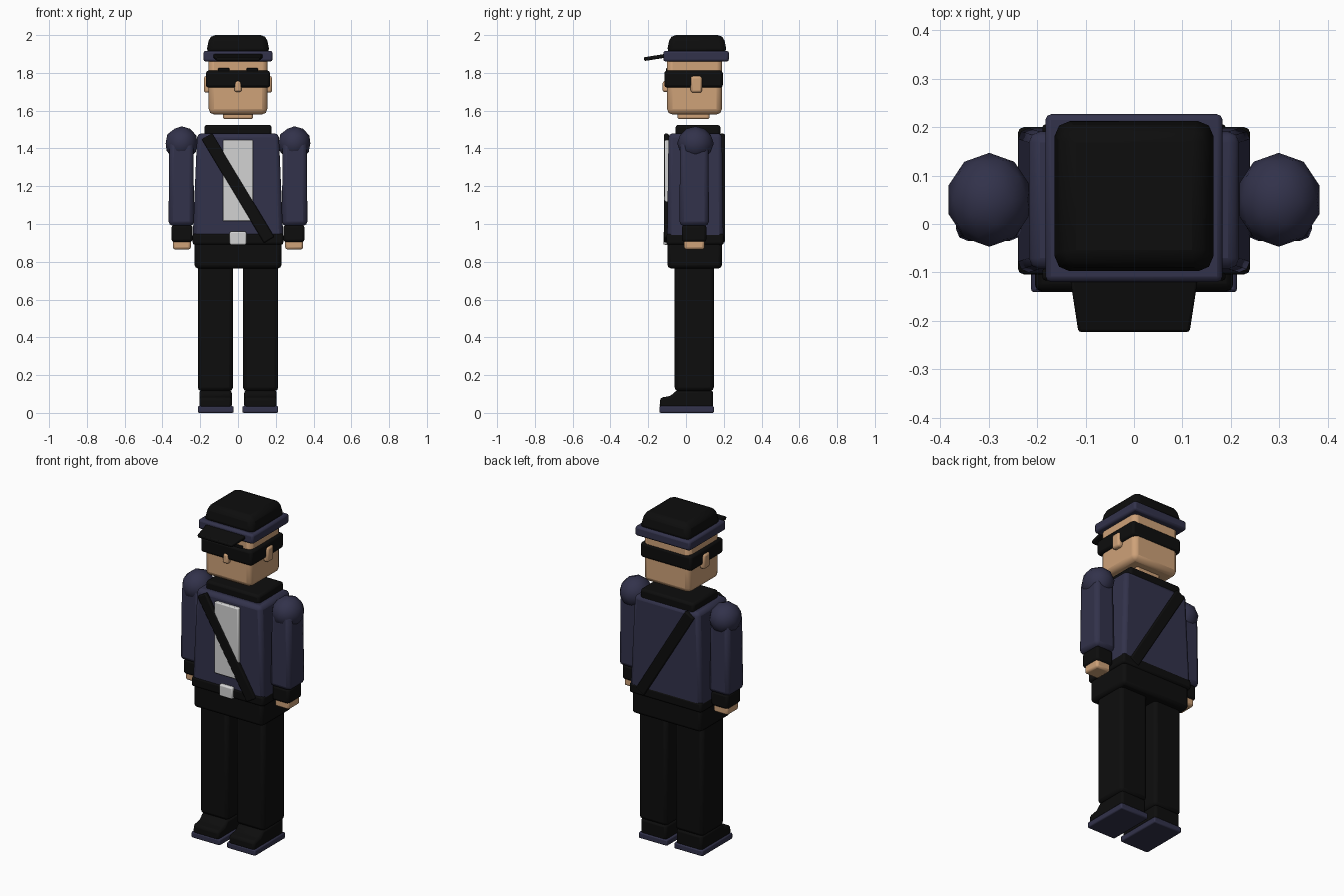
import bpy, bmesh, math
from mathutils import Matrix

if "Cube" in bpy.data.objects:
    bpy.data.objects.remove(bpy.data.objects["Cube"], do_unlink=True)


def material(name, rgb):
    m = bpy.data.materials.new(name)
    m.use_nodes = True
    m.diffuse_color = (*rgb, 1)
    m.node_tree.nodes["Principled BSDF"].inputs["Base Color"].default_value = (*rgb, 1)
    return m


NAVY = material("navy cloth", (0.032, 0.032, 0.07))
BLACK = material("black cloth", (0.004, 0.004, 0.004))
SKIN = material("skin", (0.62, 0.36, 0.19))
WHITE = material("white", (0.65, 0.65, 0.65))


def finish(name, bm, mat, bevel=0.0, segments=2):
    bmesh.ops.recalc_face_normals(bm, faces=bm.faces)
    mesh = bpy.data.meshes.new(name)
    bm.to_mesh(mesh)
    bm.free()
    ob = bpy.data.objects.new(name, mesh)
    bpy.context.collection.objects.link(ob)
    mesh.materials.append(mat)
    if bevel:
        mod = ob.modifiers.new("soft edges", "BEVEL")
        mod.width, mod.segments, mod.limit_method = bevel, segments, "NONE"
    bpy.ops.object.select_all(action="DESELECT")
    ob.select_set(True)
    bpy.context.view_layer.objects.active = ob
    bpy.ops.object.shade_smooth_by_angle(angle=math.radians(35))
    return ob


def box(name, mat, x, y, z, bevel=0.01, top=(1, 1), segments=2):
    """Bevelled box between ranges; top scales the upper face in x and y."""
    bm = bmesh.new()
    bmesh.ops.create_cube(bm, size=1)
    for v in bm.verts:
        if v.co.z > 0:
            v.co.x *= top[0]
            v.co.y *= top[1]
        for i, (a, b) in enumerate((x, y, z)):
            v.co[i] = (a + b) / 2 + v.co[i] * (b - a)
    return finish(name, bm, mat, bevel, segments)


def prism(name, mat, profile, axis, lo, hi, bevel):
    """Extrude a 2D profile along the x or z axis."""
    def place(p, d):
        return (d, *p) if axis == "x" else (*p, d)
    bm = bmesh.new()
    face = bm.faces.new([bm.verts.new(place(p, lo)) for p in profile])
    out = bmesh.ops.extrude_face_region(bm, geom=[face])
    step = place((0, 0), hi - lo)
    bmesh.ops.translate(bm, vec=step, verts=[g for g in out["geom"] if isinstance(g, bmesh.types.BMVert)])
    return finish(name, bm, mat, bevel)


def span(s, a, b):
    return tuple(sorted((s * a, s * b)))


# Cap
box("cap_crown", BLACK, (-0.17, 0.17), (-0.103, 0.218), (1.9, 2.0), 0.03, (0.88, 0.88))
box("cap_band", NAVY, (-0.183, 0.183), (-0.12, 0.227), (1.86, 1.917), 0.012)
brim = prism("cap_brim", BLACK, [(-0.132, 0), (-0.115, -0.112), (0.115, -0.112), (0.132, 0)],
             "z", -0.01, 0.01, 0.006)
brim.matrix_world = Matrix.Translation((0, -0.112, 1.89)) @ Matrix.Rotation(math.radians(9), 4, "X")

# Head and face
box("head", SKIN, (-0.155, 0.155), (-0.1, 0.19), (1.58, 1.89), 0.028)
box("neck", SKIN, (-0.08, 0.08), (-0.045, 0.125), (1.555, 1.62), 0.01)
box("eye_band", BLACK, (-0.17, 0.17), (-0.115, 0.195), (1.722, 1.812), 0.014)
box("nose", SKIN, (-0.02, 0.02), (-0.125, -0.08), (1.7, 1.757), 0.01, (0.7, 0.9))
for s, side in ((1, "left"), (-1, "right")):
    box(side + "_ear", SKIN, span(s, 0.14, 0.181), (0.025, 0.085), (1.695, 1.783), 0.012)
    box(side + "_brow", BLACK, span(s, 0.045, 0.105), (-0.106, -0.09), (1.808, 1.825), 0.003)

# Jacket
box("collar", BLACK, (-0.178, 0.178), (-0.055, 0.182), (1.46, 1.525), 0.014)
box("torso", NAVY, (-0.24, 0.24), (-0.1, 0.198), (0.92, 1.48), 0.022, (0.9, 0.95))
box("shirt_front", WHITE, (-0.08, 0.08), (-0.113, -0.08), (1.015, 1.445), 0.006)
for name, y in (("front_strap", -0.104), ("back_strap", 0.193)):
    strap = box(name, BLACK, (-0.032, 0.032), (-0.013, 0.013), (-0.32, 0.32), 0.007)
    strap.matrix_world = Matrix.Translation((0, y, 1.19)) @ Matrix.Rotation(math.radians(-31), 4, "Y")

# Belt and hips
box("belt", BLACK, (-0.24, 0.24), (-0.104, 0.2), (0.89, 0.95), 0.012)
box("buckle", WHITE, (-0.044, 0.044), (-0.12, -0.09), (0.89, 0.96), 0.008)
box("hips", BLACK, (-0.23, 0.23), (-0.098, 0.19), (0.765, 0.93), 0.018)

# Limbs, built for each side
for s, side in ((1, "left"), (-1, "right")):
    box(side + "_arm", NAVY, span(s, 0.232, 0.368), (-0.035, 0.122), (0.99, 1.44), 0.024, (0.93, 0.95))
    bm = bmesh.new()
    bmesh.ops.create_icosphere(bm, subdivisions=2, radius=0.097)
    bmesh.ops.scale(bm, vec=(0.91, 1, 0.93), verts=bm.verts)
    bmesh.ops.translate(bm, vec=(s * 0.299, 0.05, 1.427), verts=bm.verts)
    finish(side + "_shoulder", bm, NAVY)
    box(side + "_cuff", BLACK, span(s, 0.24, 0.352), (-0.022, 0.108), (0.905, 0.995), 0.014)
    box(side + "_hand", SKIN, span(s, 0.25, 0.345), (-0.01, 0.098), (0.865, 0.93), 0.012)
    box(side + "_leg", BLACK, span(s, 0.027, 0.213), (-0.06, 0.147), (0.115, 0.8), 0.02)
    prism(side + "_shoe", BLACK,
          [(-0.14, 0.025), (-0.137, 0.08), (-0.08, 0.09), (-0.05, 0.12), (0.143, 0.12), (0.143, 0.025)],
          "x", *span(s, 0.033, 0.205), 0.014)
    box(side + "_sole", NAVY, span(s, 0.023, 0.213), (-0.141, 0.148), (0, 0.036), 0.007)
